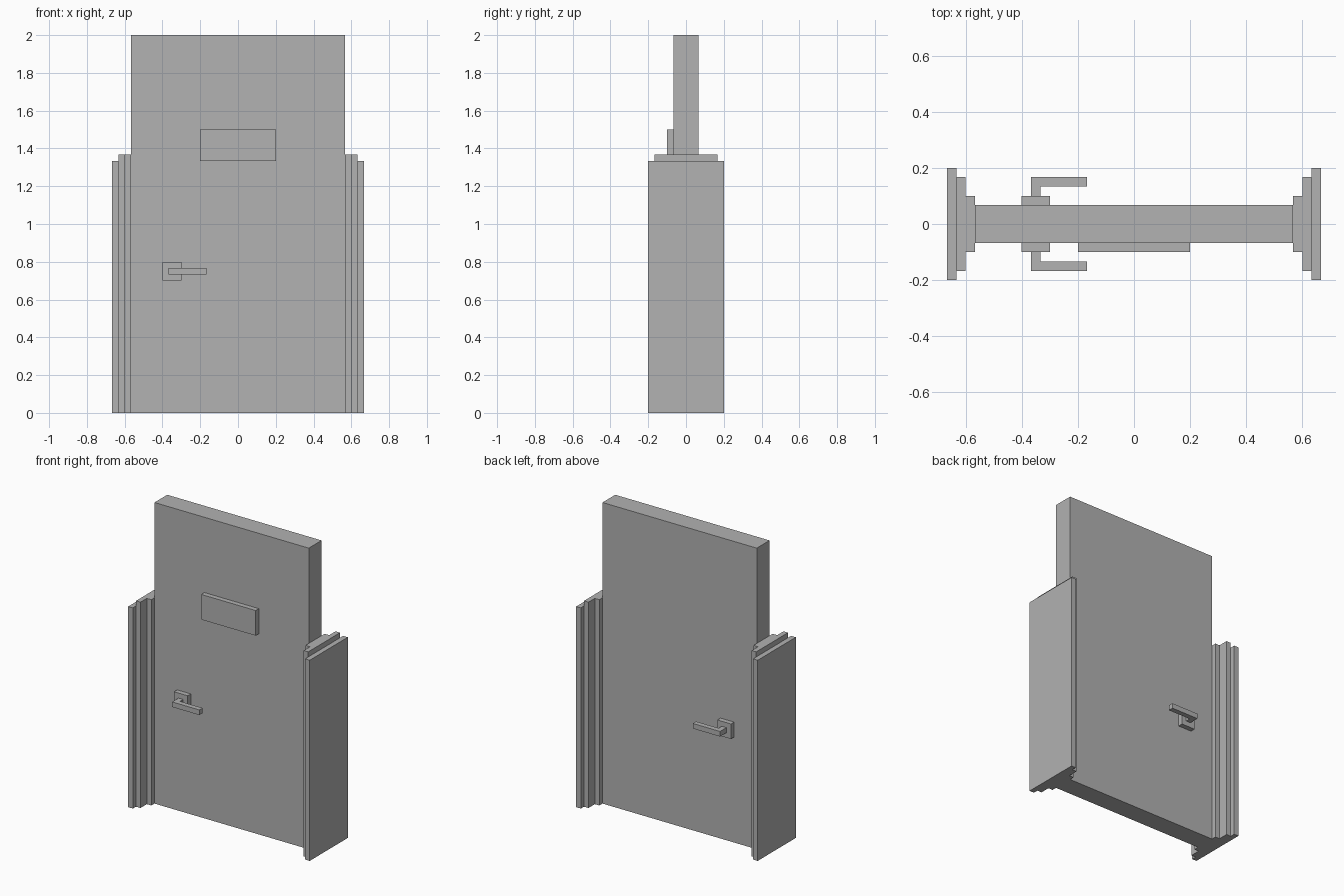
import bpy
import bmesh

cube = bpy.data.objects.get("Cube")
if cube:
    bpy.data.objects.remove(cube, do_unlink=True)

GREY = (0.445, 0.445, 0.445, 1)
grey = bpy.data.materials.new("plain grey")
grey.use_nodes = True
grey.diffuse_color = GREY
grey.node_tree.nodes["Principled BSDF"].inputs["Base Color"].default_value = GREY


def prism(name, outline, bottom, top):
    """Extrude a plan outline (x, y) from bottom to top."""
    mesh = bpy.data.meshes.new(name)
    bm = bmesh.new()
    face = bm.faces.new([bm.verts.new((x, y, bottom)) for x, y in outline])
    result = bmesh.ops.extrude_face_region(bm, geom=[face])
    for item in result["geom"]:
        if isinstance(item, bmesh.types.BMVert):
            item.co.z = top
    bmesh.ops.recalc_face_normals(bm, faces=bm.faces)
    bm.to_mesh(mesh)
    bm.free()
    mesh.materials.append(grey)
    obj = bpy.data.objects.new(name, mesh)
    bpy.context.collection.objects.link(obj)
    return obj


def box(name, x0, x1, y0, y1, z0, z1):
    return prism(name, [(x0, y0), (x1, y0), (x1, y1), (x0, y1)], z0, z1)


# Door panel and front sign plate
DOOR_X, DOOR_Y = 0.567, 0.067
box("door_panel", -DOOR_X, DOOR_X, -DOOR_Y, DOOR_Y, 0, 2)
box("sign_plate", -0.2, 0.2, -0.1, -DOOR_Y, 1.333, 1.5)

# Stepped jambs on both sides
steps = [("inner", 0.567, 0.6, 0.1, 1.367),
         ("middle", 0.6, 0.633, 0.167, 1.367),
         ("outer", 0.633, 0.667, 0.2, 1.333)]
for side, sign in (("left", 1), ("right", -1)):
    for step, x0, x1, depth, height in steps:
        box(f"{side}_{step}_jamb", sign * x0, sign * x1, -depth, depth, 0, height)

# Handles on both faces: square backplate and L-shaped lever
lever_plan = [(-0.367, 0.1), (-0.333, 0.1), (-0.333, 0.133),
              (-0.167, 0.133), (-0.167, 0.167), (-0.367, 0.167)]
for side, sign in (("front", -1), ("back", 1)):
    box(f"{side}_handle_plate", -0.4, -0.3, sign * DOOR_Y, sign * 0.1, 0.7, 0.8)
    prism(f"{side}_handle_lever", [(x, sign * y) for x, y in lever_plan], 0.733, 0.767)
